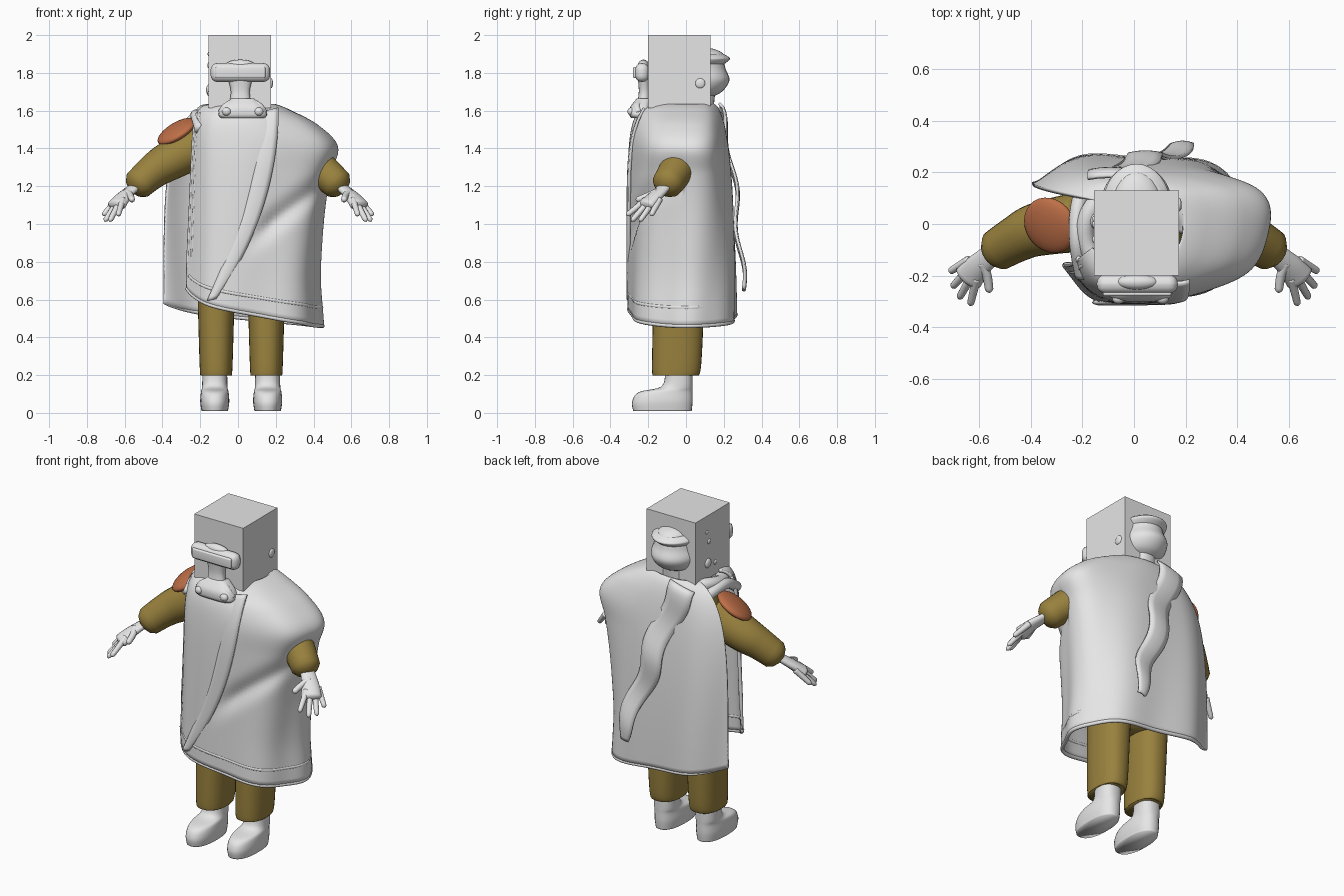
import bpy, bmesh, math
from mathutils import Vector, Matrix

if "Cube" in bpy.data.objects:
    bpy.data.objects.remove(bpy.data.objects["Cube"])


def material(name, *rgb):
    m = bpy.data.materials.new(name)
    m.use_nodes = True
    m.diffuse_color = (*rgb, 1)
    m.node_tree.nodes["Principled BSDF"].inputs["Base Color"].default_value = (*rgb, 1)
    return m


GREY = material("pale grey", .79, .79, .79)
OLIVE = material("olive cloth", .32, .222, .048)
RUST = material("rust", .52, .16, .065)


def finish(name, bm, mat, smooth=True):
    bmesh.ops.recalc_face_normals(bm, faces=bm.faces)
    mesh = bpy.data.meshes.new(name)
    bm.to_mesh(mesh)
    bm.free()
    mesh.materials.append(mat)
    ob = bpy.data.objects.new(name, mesh)
    bpy.context.collection.objects.link(ob)
    for p in mesh.polygons:
        p.use_smooth = smooth
    return ob


def spline(pts, t):
    """Point at t (0..1) on a smooth curve through pts, of any dimension."""
    last = len(pts) - 1
    i = min(int(t * last), last - 1)
    f = t * last - i
    a, b, c, d = (Vector(pts[min(max(k, 0), last)]) for k in range(i - 1, i + 3))
    return b + (c - a) * (f / 2) + (a * 2 - b * 5 + c * 4 - d) * (f * f / 2) + (b * 3 - a - c * 3 + d) * (f ** 3 / 2)


def skin(name, rings, mat, closed=True):
    bm = bmesh.new()
    verts = [[bm.verts.new(p) for p in ring] for ring in rings]
    count = len(verts[0])
    for r, s in zip(verts, verts[1:]):
        for i in range(count if closed else count - 1):
            j = (i + 1) % count
            bm.faces.new((r[i], r[j], s[j], s[i]))
    if closed:
        bm.faces.new(verts[0])
        bm.faces.new(verts[-1])
    return finish(name, bm, mat)


def angles(count):
    return [math.tau * k / count for k in range(count)]


def tube(name, pts, radius, mat, steps=16, sides=16, flat=1, taper=0):
    """Tapering tube with a rounded tip through (x, y, z) points."""
    path = [spline(pts, i / steps) for i in range(steps + 1)]
    rings = []
    for i, centre in enumerate(path):
        t = i / steps
        r = radius * (1 - taper * t) * min(1, .1 + (1 - t) * 8) ** .5
        along = (path[min(i + 1, steps)] - path[max(i - 1, 0)]).normalized()
        side = along.cross(Vector((0, 0, 1)) if abs(along.z) < .95 else Vector((0, 1, 0))).normalized()
        up = side.cross(along) * flat
        rings.append([centre + r * (math.cos(a) * side + math.sin(a) * up) for a in angles(sides)])
    return skin(name, rings, mat)


def stack(name, rows, mat, cx=0, steps=20, power=.85):
    """Upright form through (height, front, back, half width) rows."""
    def square(v):
        return math.copysign(abs(v) ** power, v)
    rings = []
    for i in range(steps + 1):
        z, front, back, half = spline(rows, i / steps)
        mid, depth = (front + back) / 2, (back - front) / 2
        rings.append([(cx + half * square(math.cos(a)), mid + depth * square(math.sin(a)), z) for a in angles(32)])
    return skin(name, rings, mat)


def ball(name, loc, size, mat, tilt=0, lean=0):
    bm = bmesh.new()
    turn = Matrix.Rotation(math.radians(lean), 4, 'X') @ Matrix.Rotation(math.radians(tilt), 4, 'Y')
    m = Matrix.Translation(loc) @ turn @ Matrix.Diagonal((*size, 1))
    bmesh.ops.create_uvsphere(bm, u_segments=28, v_segments=16, radius=1, matrix=m)
    return finish(name, bm, mat)


def box(name, lo, hi, mat, bevel=0):
    lo, hi = Vector(lo), Vector(hi)
    bm = bmesh.new()
    bmesh.ops.create_cube(bm, size=1, matrix=Matrix.Translation((lo + hi) / 2) @ Matrix.Diagonal((*(hi - lo), 1)))
    ob = finish(name, bm, mat, bevel > 0)
    if bevel:
        mod = ob.modifiers.new("round", 'BEVEL')
        mod.width, mod.segments = bevel, 4


def thicken(ob, thickness):
    mod = ob.modifiers.new("thickness", 'SOLIDIFY')
    mod.thickness, mod.offset = thickness, 0


# Boots, trousers, jacket body, sleeves and hands
for side, s in (("right", -1), ("left", 1)):
    cx = .017 + s * .14
    stack(side + "_boot", [(.01, -.28, .03, .07), (.06, -.285, .035, .077), (.11, -.25, .035, .073),
                           (.14, -.13, .035, .067), (.22, -.11, .035, .066)], GREY, cx)
    stack(side + "_trouser_leg", [(.2, -.17, .05, .08), (.25, -.18, .08, .087), (.7, -.17, .1, .1)], OLIVE, cx - s * .007)

    def limb(part, pts, radius, mat, **options):
        tube(side + "_" + part, [(s * x, y, z) for x, y, z in pts], radius, mat, **options)
    limb("sleeve", [(.2, .01, 1.42), (.37, -.02, 1.33), (.46, -.06, 1.27), (.56, -.12, 1.18)], .118, OLIVE, sides=24, taper=.35)
    limb("palm", [(.53, -.1, 1.21), (.6, -.16, 1.15), (.65, -.22, 1.09)], .036, GREY, flat=.55, taper=-.7)
    # Four fingers fan out from the knuckles, the middle ones reaching lowest
    for i in range(4):
        f = i / 3
        arch = math.sin(math.pi * f)
        knuckle = Vector((.64 - .03 * f, -.14 - .07 * f, 1.13))
        tip = Vector((.715 - .08 * f + .02 * arch, -.185 - .13 * f - .02 * arch, 1.045 - .035 * arch))
        limb("finger_%d" % (i + 1), [knuckle, knuckle.lerp(tip, .5), tip], .018, GREY, steps=10, sides=10, taper=.25)
    limb("thumb", [(.59, -.15, 1.17), (.57, -.2, 1.15), (.56, -.265, 1.125)], .021, GREY, sides=10, taper=.25)
stack("jacket_body", [(.62, -.18, .14, .2), (1.3, -.18, .14, .22), (1.6, -.12, .1, .15)], OLIVE, .01)
ball("shoulder_pad", (-.325, -.005, 1.49), (.115, .112, .035), RUST, -30, 20)

# Poncho, open on one side: u runs round from front edge to back edge, v from neck to hem
SIDE_REACH = [.19, .28, .42, .52, .48, .45, .43, .42, .435]


def poncho(u, v):
    rise = 1 - v
    front, back = -.287 + .12 * rise ** 6, .25 - .11 * rise ** 2
    front_edge, back_edge = -.23 - .04 * v * v + .07 * rise ** 8, -.4 + .26 * rise ** 3
    reach = spline([(x, 0) for x in SIDE_REACH], v).x
    p = spline([(front_edge, front * .55), (front_edge * .55, front * .97), (reach * .35, front),
                (reach * .83, front * .64), (reach, -.01), (reach * .88, back * .68), (reach * .35, back),
                (back_edge * .45, back), (back_edge, back * .64)], u)
    hem = .46 + (.2 if u < .5 else .12) * (1 - 2 * u) ** 2
    z = hem + (1.605 - hem) * 1.02 * (1 - v ** 1.7)
    # Diagonal crease at the front and soft folds all round
    off_line = (p.x - .02) * .62 - (z - .88) * .78
    crease = .035 * math.exp(-(off_line / .05) ** 2) * max(0, min(1, p.x * 6)) if u < .5 else 0
    fold = .012 * v * math.sin(u * 34 + 3 * v) * math.sin(math.pi / 2 * min(1, u * 4))
    out = Vector((p.x / 2, p.y)).normalized() * fold
    return Vector((p.x + out.x, p.y + out.y + crease, z))


thicken(skin("poncho", [[poncho(u / 96, v / 64) for u in range(97)] for v in range(65)], GREY, closed=False), .016)


def seam(name, start, end):
    """Raised line on the poncho between two (u, v) places."""
    places = [Vector(start).lerp(Vector(end), i / 40) for i in range(41)]
    tube(name, [poncho(*place) for place in places], .011, GREY, steps=80, sides=8)


seam("hem_roll", (0, 1), (1, 1))
seam("hem_stitching", (.02, .95), (.6, .95))
seam("front_edge_roll", (0, .15), (0, 1))
seam("front_edge_stitching", (.035, .15), (.035, .95))

# Bunched collar with its shoulder fold
ring = [(.01 + .2 * math.cos(a), -.03 + .18 * math.sin(a), 1.585 + .014 * math.sin(3 * a)) for a in angles(32)]
tube("collar", ring + ring[:1], .036, GREY, steps=64)
tube("shoulder_fold", [(-.2, -.2, 1.5), (-.22, -.08, 1.57), (-.22, .04, 1.57), (-.2, .14, 1.54)], .03, GREY)


# Loose straps, each following a centre line of (x, y, z, half width)
def strap(name, centre_line, bulge):
    rows = []
    for i in range(49):
        x, y, z, half = centre_line(i / 48)
        rows.append([(x + half * k, y + bulge * (1 - k * k), z + half * k / 4) for k in (-1, -.5, 0, .5, 1)])
    thicken(skin(name, rows, GREY, closed=False), .014)


def front_line(t):
    return .16 - .3 * t * t, -.3 + .08 * (1 - t) ** 8, 1.6 - t, .055 - .035 * t ** 6


def back_line(t):
    wave = 14 * t
    return (-.1 + .32 * t - .02 * math.sin(wave), .16 + .14 * t ** .5 + .015 * math.cos(wave),
            1.62 - .97 * t, .08 - .03 * t - .025 * t ** 8)


strap("front_strap", front_line, -.008)
strap("back_strap", back_line, .008)

# Box head, with the rounded skull and cap showing behind
box("box_head", (-.155, -.2, 1.615), (.175, .13, 2), GREY)
stack("skull_back", [(1.67, -.1, .13, .07), (1.7, -.1, .19, .12), (1.76, -.1, .23, .14),
                     (1.82, -.1, .21, .127), (1.86, -.1, .2, .12)], GREY, .01, power=1)
stack("neck", [(1.55, -.1, .14, .1), (1.7, -.1, .155, .08)], GREY, .01)
stack("cap_brim", [(1.845, -.1, .2, .12), (1.875, -.1, .233, .132), (1.9, -.1, .2, .11)], GREY, .01, power=1)
ball("cap_dome", (.01, .06, 1.885), (.1, .145, .052), GREY)

# Knobs on the sides of the head
ball("left_knob", (.175, .075, 1.745), (.01, .026, .026), GREY)
for y, z, r in ((.01, 1.71, .028), (0, 1.84, .015), (-.06, 1.69, .014), (.02, 1.9, .012)):
    ball("right_knob", (-.155, y, z), (r / 2, r, r), GREY)

# Goggles, nose piece and breathing mask
box("goggle_frame", (-.145, -.27, 1.752), (.17, -.195, 1.852), GREY, .036)
box("goggle_lens", (-.12, -.28, 1.772), (.145, -.26, 1.832), GREY, .009)
ball("goggle_brow", (.012, -.225, 1.838), (.08, .03, .032), GREY)
for s in (-1, 1):
    hose = [(.05, -.24, 1.645), (.09, -.26, 1.62), (.115, -.25, 1.585)]
    tube("mask_hose", [(.025 + s * x, y, z) for x, y, z in hose], .02, GREY)
    ball("mask_valve", (.025 + s * .085, -.29, 1.595), (.024, .02, .022), GREY)
stack("nose_piece", [(1.63, -.26, -.19, .06), (1.7, -.25, -.19, .05), (1.77, -.255, -.19, .065)], GREY, .012)
stack("mask_body", [(1.56, -.29, -.19, .115), (1.58, -.3, -.19, .128), (1.62, -.295, -.19, .11),
                    (1.665, -.26, -.19, .06)], GREY, .025, power=.55)
